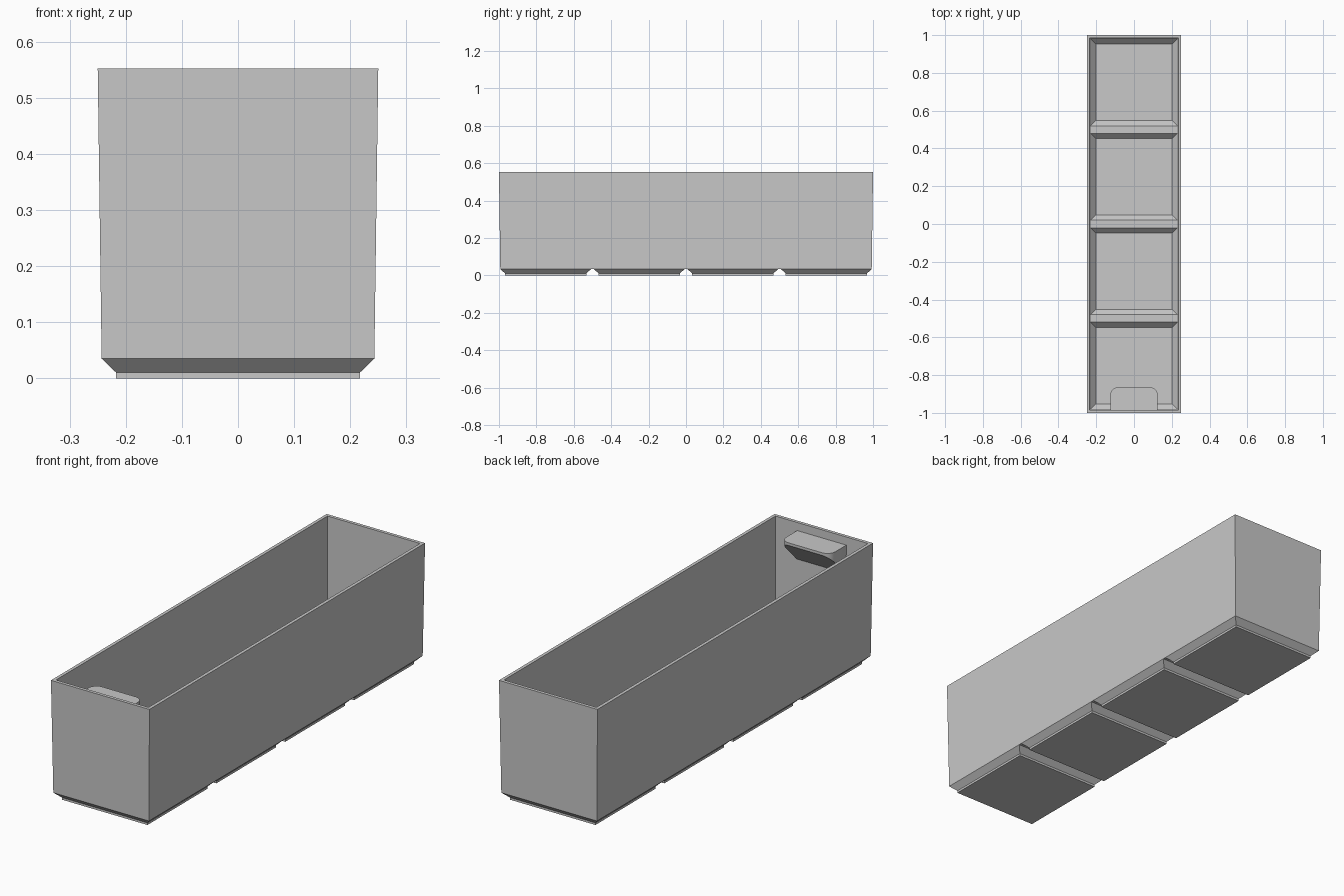
import bpy, bmesh, math

cube = bpy.data.objects.get("Cube")
if cube:
    bpy.data.objects.remove(cube, do_unlink=True)

# One plain grey plastic
plastic = bpy.data.materials.new("grey plastic")
plastic.use_nodes = True
grey = (0.58, 0.58, 0.58, 1)
plastic.diffuse_color = grey
plastic.node_tree.nodes["Principled BSDF"].inputs["Base Color"].default_value = grey

CELLS = 4
PITCH = 0.5


def finish(bm, name):
    bmesh.ops.recalc_face_normals(bm, faces=bm.faces)
    mesh = bpy.data.meshes.new(name)
    bm.to_mesh(mesh)
    bm.free()
    mesh.materials.append(plastic)
    obj = bpy.data.objects.new(name, mesh)
    bpy.context.collection.objects.link(obj)
    return obj


def ring(bm, hx, hy, cy, z):
    corners = ((-1, -1), (1, -1), (1, 1), (-1, 1))
    return [bm.verts.new((sx * hx, cy + sy * hy, z)) for sx, sy in corners]


def bridge(bm, a, b):
    for i in range(4):
        j = (i + 1) % 4
        bm.faces.new((a[i], a[j], b[j], b[i]))


def skin(bm, profile, rim_x, rim_y, rim_z):
    """Row of square cells with stepped sides, joined by strips and walled up to a rim."""
    tops = []
    for c in range(CELLS):
        cy = (c - (CELLS - 1) / 2) * PITCH
        rings = [ring(bm, h, h, cy, z) for h, z in profile]
        bm.faces.new(rings[0])
        for a, b in zip(rings, rings[1:]):
            bridge(bm, a, b)
        tops.append(rings[-1])
    for a, b in zip(tops, tops[1:]):
        bm.faces.new((a[3], a[2], b[1], b[0]))
    rim = ring(bm, rim_x, rim_y, 0, rim_z)
    left = [v for t in tops for v in (t[1], t[2])]
    right = [v for t in tops for v in (t[0], t[3])]
    bm.faces.new(left + [rim[2], rim[1]])
    bm.faces.new(right + [rim[3], rim[0]])
    bm.faces.new((tops[0][0], tops[0][1], rim[1], rim[0]))
    bm.faces.new((tops[-1][3], tops[-1][2], rim[2], rim[3]))
    return rim


# Tapered bin: outside with four feet, inside with four matching pockets
bm = bmesh.new()
outer = skin(bm, [(0.217, 0), (0.217, 0.01), (0.243, 0.035)], 0.25, 1.0, 0.552)
inner = skin(bm, [(0.202, 0.022), (0.23, 0.052)], 0.235, 0.985, 0.552)
bridge(bm, outer, inner)
finish(bm, "storage_bin")

# Label tab inside the front wall: rounded corners, sloping underside
HALF, BACK, EDGE, RADIUS, TOP, LIP = 0.125, -0.99, -0.865, 0.04, 0.515, 0.012
outline = [(-HALF, BACK), (HALF, BACK)]
for side in (1, -1):
    arc = [math.radians(a) for a in range(0, 91, 15)]
    pts = [(side * (HALF - RADIUS + RADIUS * math.cos(a)),
            EDGE - RADIUS + RADIUS * math.sin(a)) for a in arc]
    outline += pts if side == 1 else pts[::-1]

bm = bmesh.new()
upper = [bm.verts.new((x, y, TOP)) for x, y in outline]
lower = [bm.verts.new((x, y, TOP - LIP - (EDGE - y))) for x, y in outline]
bm.faces.new(upper)
bm.faces.new(lower[::-1])
for i in range(len(outline)):
    j = (i + 1) % len(outline)
    bm.faces.new((lower[i], lower[j], upper[j], upper[i]))
tab = finish(bm, "label_tab")

bpy.ops.object.select_all(action="DESELECT")
tab.select_set(True)
bpy.context.view_layer.objects.active = tab
bpy.ops.object.shade_smooth_by_angle(angle=math.radians(30))
